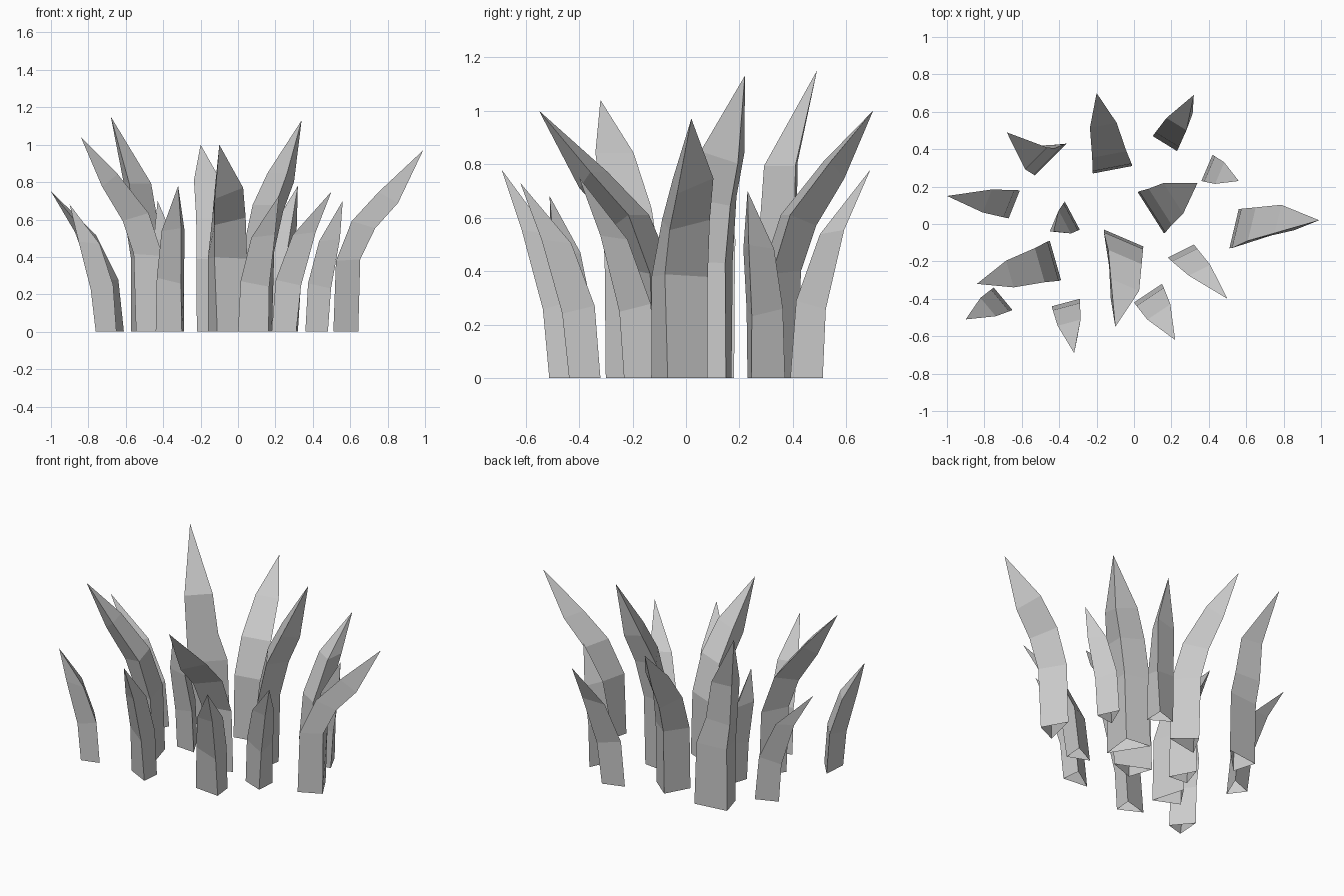
import bpy
import bmesh
from mathutils import Vector

# Remove only the default cube
default_cube = bpy.data.objects.get("Cube")
if default_cube:
    bpy.data.objects.remove(default_cube, do_unlink=True)

# One flat colour for every blade
blade_grey = bpy.data.materials.new("blade grey")
blade_grey.use_nodes = True
grey = (0.6, 0.6, 0.6, 1.0)
blade_grey.diffuse_color = grey
blade_grey.node_tree.nodes["Principled BSDF"].inputs["Base Color"].default_value = grey

# Ring profiles: inner height, ridge height, outward bend, width, ridge depth.
# Heights are shares of the tip height, bend is a share of the tip offset.
CURVED_RINGS = [
    (0, 0, 0, 1, 1),
    (0.39, 0.4, 0.03, 1, 1),
    (0.61, 0.57, 0.2, 0.85, 1),
    (0.77, 0.71, 0.5, 0.72, 0.85),
]
BROAD_RINGS = [
    (0, 0, 0, 1, 1),
    (0.39, 0.4, 0.03, 1, 1),
    (0.61, 0.57, 0.2, 0.87, 0.9),
    (0.81, 0.745, 0.58, 0.68, 0.5),
]
LEANING_RINGS = [
    (0, 0, 0, 1, 1),
    (0.39, 0.38, 0.03, 1, 1),
    (0.6, 0.57, 0.2, 0.88, 1),
    (0.75, 0.71, 0.48, 0.75, 0.85),
]
UPRIGHT_RINGS = [
    (0, 0, 0, 1, 1),
    (0.34, 0.34, 0.02, 0.96, 1),
    (0.48, 0.48, 0.1, 0.77, 1),
    (0.69, 0.7, 0.22, 0.69, 0.85),
]
SHORT_RINGS = [
    (0, 0, 0, 1, 1),
    (0.37, 0.33, 0.08, 0.97, 1),
    (0.69, 0.71, 0.4, 0.82, 0.9),
]

# Each blade: right and left ends of its inner base edge, its tip,
# then where the outer ridge sits along the edge at the base and at the top
CURVED_BLADES = [
    ((0.51, -0.13), (0.56, 0.08), (0.99, 0.02, 0.97), 0.42, 0.25),
    ((-0.16, -0.03), (0.05, -0.12), (-0.1, -0.55, 1), 0.45, 0.25),
]
BROAD_BLADES = [
    ((-0.01, 0.31), (-0.22, 0.27), (-0.2, 0.7, 1), 0.5, 0.5),
    ((-0.45, -0.09), (-0.39, -0.3), (-0.84, -0.32, 1.04), 0.5, 0.5),
]
LEANING_BLADES = [
    ((0.16, -0.05), (0.02, 0.17), (0.34, 0.22, 1.13), 0.6, 0.5),
]
UPRIGHT_BLADES = [
    ((-0.36, 0.43), (-0.53, 0.26), (-0.68, 0.49, 1.15), 0.7, 0.6),
]
SHORT_BLADES = [
    ((-0.61, 0.18), (-0.67, 0.03), (-1, 0.15, 0.75), 0.6, 0.5),
    ((-0.75, -0.34), (-0.65, -0.46), (-0.9, -0.51, 0.68), 0.7, 0.5),
    ((-0.37, 0.12), (-0.29, -0.03), (-0.43, -0.04, 0.7), 0.6, 0.55),
    ((-0.44, -0.44), (-0.29, -0.4), (-0.32, -0.69, 0.78), 0.75, 0.65),
    ((0, -0.42), (0.15, -0.32), (0.22, -0.62, 0.73), 0.7, 0.6),
    ((0.23, 0.39), (0.1, 0.47), (0.32, 0.69, 0.78), 0.4, 0.15),
    ((0.18, -0.18), (0.32, -0.11), (0.5, -0.4, 0.75), 0.6, 0.7),
    ((0.36, 0.23), (0.42, 0.37), (0.56, 0.23, 0.7), 0.4, 0.5),
]


def build_blade(name, rings, blade, depth, pivot):
    """Sweep a three-sided open section to a point, narrowing about the pivot."""
    right, left, tip, ridge_base, ridge_top = blade
    right, left, tip = (Vector((*p, 0)[:3]) for p in (right, left, tip))
    middle = (right + left) / 2
    edge = left - right
    outward = Vector((edge.y, -edge.x, 0)).normalized()
    lean = Vector((tip.x, tip.y, 0)) - middle

    bm = bmesh.new()
    sections = []
    for i, (inner_z, ridge_z, bend, width, thick) in enumerate(rings):
        centre = middle + lean * bend + edge * (1 - width) * (pivot - 0.5)
        share = ridge_base + (ridge_top - ridge_base) * i / (len(rings) - 1)
        low = Vector((0, 0, tip.z * inner_z))
        ridge = centre + edge * width * (share - 0.5) + outward * depth * thick
        ridge.z = tip.z * ridge_z
        corners = (centre - edge * width / 2 + low, ridge, centre + edge * width / 2 + low)
        sections.append([bm.verts.new(c) for c in corners])

    # Side walls between rings, then the pointed end
    for lower, upper in zip(sections, sections[1:]):
        for a in range(3):
            b = (a + 1) % 3
            bm.faces.new((lower[a], lower[b], upper[b], upper[a]))
    point = bm.verts.new(tip)
    last = sections[-1]
    for a in range(3):
        bm.faces.new((last[a], last[(a + 1) % 3], point))

    mesh = bpy.data.meshes.new(name)
    bm.to_mesh(mesh)
    bm.free()
    mesh.materials.append(blade_grey)
    bpy.context.collection.objects.link(bpy.data.objects.new(name, mesh))


# Four kinds of tall blade, then the short blades between them
for kind, rings, blades, depth, pivot in (
    ("curved", CURVED_RINGS, CURVED_BLADES, 0.115, 1),
    ("broad", BROAD_RINGS, BROAD_BLADES, 0.13, 0.5),
    ("leaning", LEANING_RINGS, LEANING_BLADES, 0.125, 0.5),
    ("upright", UPRIGHT_RINGS, UPRIGHT_BLADES, 0.13, 1),
    ("short", SHORT_RINGS, SHORT_BLADES, 0.105, 0.5),
):
    for number, blade in enumerate(blades, start=1):
        build_blade(f"{kind}_blade_{number}", rings, blade, depth, pivot)
